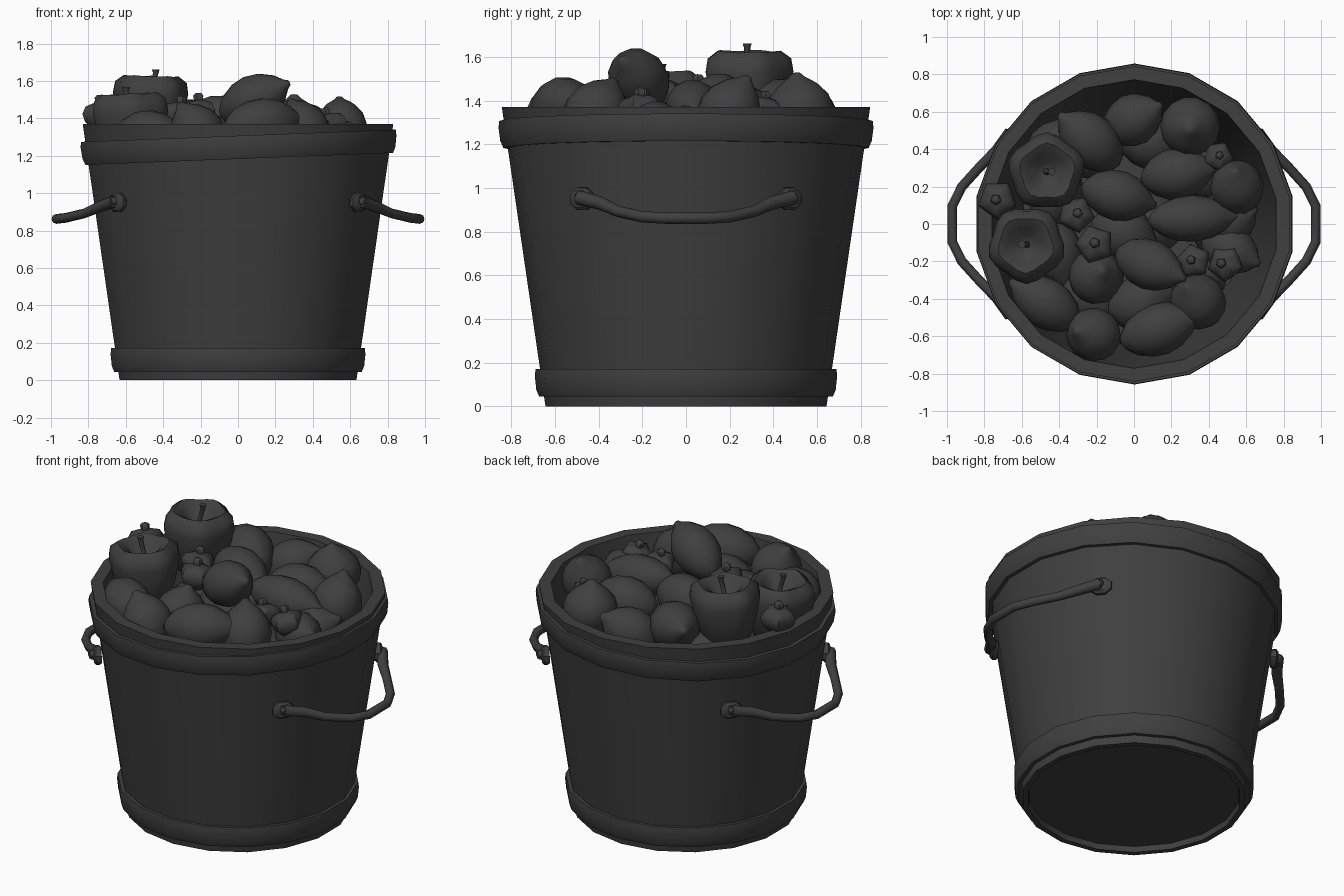
import bpy, bmesh, math
from mathutils import Vector

if "Cube" in bpy.data.objects:
    bpy.data.objects.remove(bpy.data.objects["Cube"])

dark = bpy.data.materials.new("dark_grey")
dark.diffuse_color = (0.05, 0.05, 0.05, 1)
dark.use_nodes = True
dark.node_tree.nodes["Principled BSDF"].inputs["Base Color"].default_value = dark.diffuse_color


def finish(ob, angle=40):
    ob.data.materials.append(dark)
    bpy.ops.object.select_all(action='DESELECT')
    ob.select_set(True)
    bpy.context.view_layer.objects.active = ob
    bpy.ops.object.shade_smooth_by_angle(angle=math.radians(angle))
    return ob


def lathe(name, profile, segs, closed=False, lobes=0, depth=0.0, start=0.0, loc=(0, 0, 0),
          axis=None, scale=(1, 1, 1), angle=40):
    """Spin a (radius, z) profile; lobes ripple the radius."""
    bm = bmesh.new()
    rings = []
    for r, z in profile:
        ring = []
        for i in range(segs):
            a = start + math.tau * i / segs
            w = 1 + depth * math.cos(lobes * a)
            dz = depth * 0.35 * math.cos(lobes * a) * r
            ring.append(bm.verts.new((r * w * math.cos(a) * scale[0],
                                      r * w * math.sin(a) * scale[1], (z + dz) * scale[2])))
        rings.append(ring)
    pairs = list(zip(rings, rings[1:]))
    if closed:
        pairs.append((rings[-1], rings[0]))
    for a, b in pairs:
        for i in range(segs):
            j = (i + 1) % segs
            bm.faces.new((a[i], a[j], b[j], b[i]))
    bmesh.ops.remove_doubles(bm, verts=bm.verts, dist=1e-5)
    bmesh.ops.recalc_face_normals(bm, faces=bm.faces)
    me = bpy.data.meshes.new(name)
    bm.to_mesh(me)
    bm.free()
    ob = bpy.data.objects.new(name, me)
    bpy.context.collection.objects.link(ob)
    ob.location = loc
    if axis:
        ob.rotation_euler = Vector(axis).to_track_quat('Z', 'Y').to_euler()
    return finish(ob, angle)


def tube(name, points, radius, mults=None):
    """Round rod through a few points."""
    cu = bpy.data.curves.new(name, 'CURVE')
    cu.dimensions = '3D'
    cu.bevel_depth = radius
    cu.bevel_resolution = 2
    cu.use_fill_caps = True
    sp = cu.splines.new('POLY')
    sp.points.add(len(points) - 1)
    for i, p in enumerate(points):
        sp.points[i].co = (*p, 1)
        sp.points[i].radius = mults[i] if mults else 1
    ob = bpy.data.objects.new(name, cu)
    bpy.context.collection.objects.link(ob)
    bpy.ops.object.select_all(action='DESELECT')
    ob.select_set(True)
    bpy.context.view_layer.objects.active = ob
    bpy.ops.object.convert(target='MESH')
    return finish(bpy.context.view_layer.objects.active, 50)


# Bucket body: outer wall, rim, inside, floor, recessed underside
turn = math.radians(10)
lathe("bucket_body", [(0, .04), (.605, .035), (.61, 0), (.643, 0), (.843, 1.37), (.772, 1.37),
                      (.60, .12), (0, .12)], 18, start=turn, angle=30)

# Hoops; the upper one sits slightly crooked
lathe("lower_hoop", [(.64, .045), (.672, .045), (.685, .075), (.692, .14), (.688, .172), (.66, .172)],
      18, closed=True, start=turn)
upper = lathe("upper_hoop", [(.79, -.062), (.836, -.062), (.85, -.03), (.858, .03), (.855, .062), (.80, .062)],
              18, closed=True, start=turn, loc=(.004, 0, 1.245))
upper.rotation_euler = (0, -.039, 0)

# Side handles with lugs and rivets
half = [(.66, .49, .955), (.735, .39, .93), (.82, .31, .892), (.92, .20, .868), (.972, .095, .862)]
path = half + [(x, -y, z) for x, y, z in reversed(half)]
thick = [1.3, 1.2, 1, 1, 1]
LUG = [(0, -.022), (.045, -.022), (.055, -.008), (.055, .01), (.042, .022), (0, .022)]
RIVET = [(0, .02), (.014, .016), (.022, .004), (.022, -.02)]
for side in (-1, 1):
    tube("handle", [(side * x, y, z) for x, y, z in path], .026, thick + thick[::-1])
    for end in (-1, 1):
        d = Vector((side * .805, end * .593, -.02)).normalized()
        lathe("handle_lug", LUG, 8, start=math.pi / 8, axis=d, scale=(1.25, 1, 1),
              loc=(side * .644, end * .474, .95))
        lathe("handle_rivet", RIVET, 8, axis=d, loc=(side * .667, end * .491, .955))

# Lemons: centre, half length, half width, pointing direction
LEMON = [(0, 1), (.12, .98), (.22, .88), (.58, .66), (.88, .35), (1, 0), (.93, -.35),
         (.68, -.69), (.34, -.9), (0, -1)]
lemons = [
    ((-.24, .45, 1.36), .22, .145, (-.7, .6, .25)),
    ((-.08, .15, 1.39), .21, .135, (.95, -.25, -.1)),
    ((.32, .03, 1.37), .25, .125, (1, .05, -.1)),
    ((.09, -.22, 1.50), .22, .135, (.85, -.35, .42)),
    ((.14, -.56, 1.37), .23, .14, (.92, .33, .1)),
    ((.24, .27, 1.33), .21, .14, (.97, .15, .1)),
    ((-.48, -.42, 1.31), .22, .135, (-.8, .5, .1)),
    ((0, .56, 1.31), .19, .14, (.75, .4, .45)),
    ((-.22, -.59, 1.33), .18, .145, (-.5, .1, .8)),
    ((.30, .52, 1.36), .17, .16, (0, -.1, 1)),
    ((.55, .20, 1.35), .185, .145, (-.05, .45, .85)),
    ((.34, -.41, 1.34), .19, .15, (-.3, .42, .8)),
    ((-.20, -.28, 1.27), .17, .15, (.2, .2, 1)),
    ((.50, .01, 1.24), .19, .14, (.6, .3, .3)),
    ((.52, -.14, 1.27), .18, .13, (.8, -.4, .3)),
    ((.04, -.42, 1.25), .19, .15, (.9, .3, 0)),
    ((-.05, -.05, 1.24), .19, .15, (.8, -.3, 0)),
    ((-.42, .40, 1.20), .20, .15, (.5, .7, 0)),
]
for loc, length, width, axis in lemons:
    lathe("lemon", LEMON, 14, loc=loc, axis=axis, scale=(width, width, length), angle=60)

# Hidden lower layer of fruit filling the gaps
for i in range(9):
    a = math.tau * i / 9
    lathe("lower_lemon", LEMON, 12, axis=(-math.sin(a), math.cos(a), .2), scale=(.15, .15, .2),
          loc=(.45 * math.cos(a), .45 * math.sin(a), 1.08), angle=60)
lathe("lower_lemon", LEMON, 12, scale=(.17, .17, .2), axis=(1, 0, 0), loc=(0.1, 0, 1.08), angle=60)

# Bell peppers with a dimpled crown and bent stem
PEPPER = [(0, -.20), (.08, -.21), (.14, -.16), (.175, -.03), (.20, .09), (.19, .15), (.145, .185),
          (.095, .16), (.05, .10), (0, .085)]
for (x, y, z), ax, lean in [((-.47, .28, 1.44), (.03, 0, 1), .03), ((-.57, -.11, 1.345), (-.05, 0, 1), -.03)]:
    lathe("bell_pepper", PEPPER, 20, lobes=5, depth=.06, loc=(x, y, z), axis=ax, angle=60)
    tube("pepper_stem", [(x, y, z + .07), (x + lean * .3, y, z + .13), (x + lean, y, z + .20),
                         (x + lean, y, z + .222)], .013, [1.6, 1, 1.1, 1.6])

# Small lobed peppers with a nub on top
SMALL = [(0, -.9), (.5, -.8), (.9, -.35), (1, .1), (.8, .5), (.42, .65), (.24, .7), (.28, .95), (.16, 1.1), (0, 1.12)]
for loc, r, axis in [((-.73, .13, 1.42), .095, (-.1, 0, 1)), ((-.31, .05, 1.42), .09, (.1, .1, 1)),
                     ((-.21, -.11, 1.43), .095, (0, .1, 1)), ((.32, -.20, 1.36), .085, (-.2, .1, 1)),
                     ((.49, -.21, 1.36), .09, (-.3, 0, 1)), ((.45, .36, 1.36), .075, (.1, .1, 1))]:
    lathe("small_pepper", SMALL, 15, lobes=5, depth=.12, loc=loc, axis=axis, scale=(r, r, r), angle=60)
